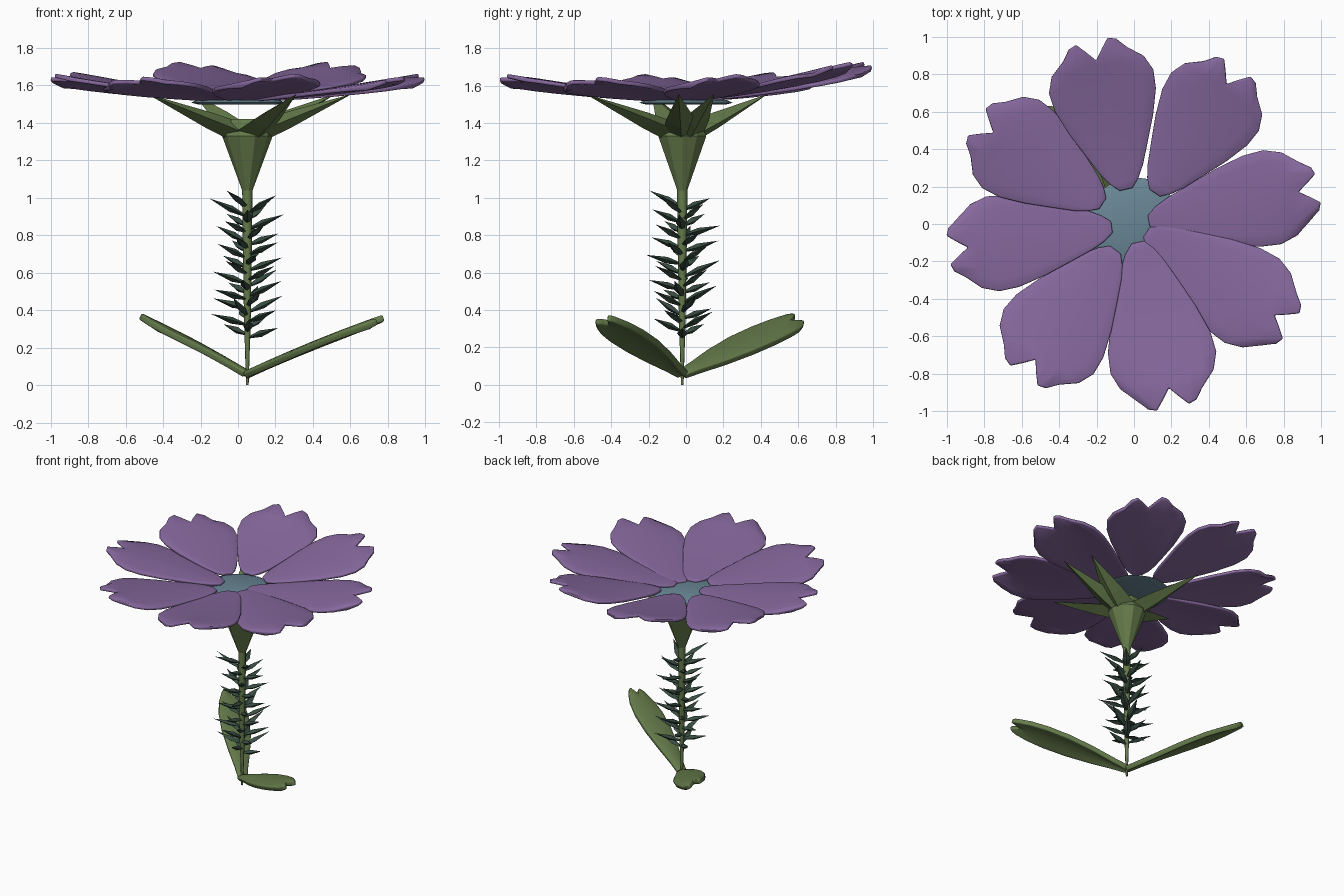
import bpy, bmesh, math, random
from mathutils import Vector, Matrix

if "Cube" in bpy.data.objects:
    bpy.data.objects.remove(bpy.data.objects["Cube"])
random.seed(4)


def mat(name, col):
    m = bpy.data.materials.new(name)
    m.diffuse_color = (*col, 1)
    m.use_nodes = True
    m.node_tree.nodes["Principled BSDF"].inputs["Base Color"].default_value = m.diffuse_color
    return m


PURPLE = mat("petal_purple", (0.24, 0.14, 0.34))
TEAL = mat("centre_teal", (0.14, 0.24, 0.30))
GREEN = mat("leaf_green", (0.13, 0.20, 0.07))
DARK = mat("dark_green", (0.04, 0.075, 0.055))
STEM = Vector((0.05, -0.02, 0))


def finish(name, bm, material, smooth=False):
    bmesh.ops.recalc_face_normals(bm, faces=bm.faces)
    me = bpy.data.meshes.new(name)
    bm.to_mesh(me)
    bm.free()
    me.materials.append(material)
    ob = bpy.data.objects.new(name, me)
    bpy.context.collection.objects.link(ob)
    if smooth:
        me.shade_smooth()
        me.set_sharp_from_angle(angle=math.radians(50))
    return ob


def blade(name, rows, tip, hw_tip, height, angle, origin, material, thick):
    """Notched blade: rows of (radius, half width), the tip row has its own radii."""
    bm = bmesh.new()
    fr = [-1, -0.75, -0.5, -0.25, 0, 0.25, 0.5, 0.75, 1]
    grid = []
    pts = [[(r, hw * f) for f in fr] for r, hw in rows]
    pts.append([(tip[round(abs(f) * 4)], hw_tip * f) for f in fr])
    rot = Matrix.Rotation(math.radians(angle), 4, 'Z')
    for row in pts:
        grid.append([bm.verts.new(origin + rot @ Vector((r, t, height(r, f))))
                     for (r, t), f in zip(row, fr)])
    for a, b in zip(grid, grid[1:]):
        for i in range(len(fr) - 1):
            bm.faces.new((a[i], b[i], b[i + 1], a[i + 1]))
    ob = finish(name, bm, material, True)
    s = ob.modifiers.new("thickness", 'SOLIDIFY')
    s.thickness, s.offset = thick, 0
    b = ob.modifiers.new("soft_edge", 'BEVEL')
    b.width, b.segments = thick * 0.4, 2
    b.limit_method, b.angle_limit = 'ANGLE', math.radians(50)
    return ob


def rings(name, profile, sides, centre, material, smooth=False):
    """Closed stack of rings from (radius, z) pairs."""
    bm = bmesh.new()
    loops = [[bm.verts.new(centre + Vector((r * math.cos(2 * math.pi * i / sides),
                                            r * math.sin(2 * math.pi * i / sides), z)))
              for i in range(sides)] for r, z in profile]
    for a, b in zip(loops, loops[1:]):
        for i in range(sides):
            j = (i + 1) % sides
            bm.faces.new((a[i], a[j], b[j], b[i]))
    bm.faces.new(loops[0])
    bm.faces.new(loops[-1])
    return finish(name, bm, material, smooth)


def spike(bm, start, end, width, depth, mid):
    """Pointed leaf: diamond section at the fraction mid, pointed at the tip."""
    d = end - start
    side = Vector((0, 0, 1)).cross(d).normalized()
    up = d.cross(side).normalized()

    def section(t, k):
        c = start + d * t
        return [bm.verts.new(c + o * k) for o in
                (side * width, up * depth, -side * width, -up * depth)]
    a, b = section(0, 0.35 if mid > 0 else 1), section(max(mid, 0.3), 1 if mid > 0 else 0.8)
    tip = bm.verts.new(end)
    bm.faces.new(a)
    for i in range(4):
        j = (i + 1) % 4
        bm.faces.new((a[i], a[j], b[j], b[i]))
        bm.faces.new((b[i], b[j], tip))


# Petals: (angle, inner radius, width factor, rise), the two at the back lifted
petal_rows = [(0.11, 0.03), (0.16, 0.07), (0.23, 0.105), (0.35, 0.15), (0.5, 0.205),
              (0.65, 0.247), (0.76, 0.255), (0.85, 0.225)]
petals = [(11, 0.08, 1.0, 0.13), (56.5, 0.2, 1.1, 0.195), (103, 0.19, 1.12, 0.195),
          (147, 0.2, 1.1, 0.14), (188, 0.12, 1.0, 0.13), (234, 0.17, 1.16, 0.115),
          (282, 0.1, 1.13, 0.13), (327, 0.08, 1.05, 0.115)]
for k, (ang, start, wide, rise) in enumerate(petals):
    rows = [(start + (r - 0.11) * (1 - start) / 0.89, w * wide) for r, w in petal_rows]

    def petal_z(r, f, rise=rise):
        return 1.518 + rise * (0.6 * r + 0.4 * r * r) - 0.02 * f * f * r + 0.018 * f * r
    blade(f"petal_{k + 1}", rows, (0.895, 0.95, 1.0, 0.985, 0.93), 0.155 * wide,
          petal_z, ang, Vector(), PURPLE, 0.022)

# Flower centre disc
rings("flower_centre", [(0.21, 1.498), (0.25, 1.508), (0.22, 1.522)], 24, Vector(), TEAL, True)

# Stem, thinner near the ground
rings("stem", [(0.007, 0), (0.01, 0.1), (0.018, 0.35), (0.025, 0.8), (0.028, 1.08)],
      8, STEM, GREEN, True)

# Calyx funnel and its spreading sepals
rings("calyx", [(0.028, 1.04), (0.135, 1.33), (0.10, 1.42)], 10, STEM, GREEN)
bm = bmesh.new()
for ang, reach in ((-63, 0.58), (-2, 0.56), (20, 0.5), (122, 0.54), (197, 0.56)):
    u = Vector((math.cos(math.radians(ang)), math.sin(math.radians(ang)), 0))
    spike(bm, STEM + u * 0.07 + Vector((0, 0, 1.355)),
          STEM + u * reach + Vector((0, 0, 1.555)), 0.1, 0.055, 0)
finish("sepals", bm, GREEN)

# Small pointed leaves spiralling up the stem
bm = bmesh.new()
n = 42
for i in range(n):
    a = i * 2.39996
    u = Vector((math.cos(a), math.sin(a), 0))
    z = 0.255 + 0.7 * i / (n - 1)
    reach = random.uniform(0.15, 0.21)
    spike(bm, STEM + u * 0.01 + Vector((0, 0, z)),
          STEM + u * reach + Vector((0, 0, z + random.uniform(0.045, 0.095))),
          0.028, 0.018, 0.4)
finish("stem_leaves", bm, DARK)

# Two notched leaves at the foot, each rolled sideways
leaf_rows = [(0.0, 0.03), (0.1, 0.045), (0.25, 0.075), (0.42, 0.1), (0.58, 0.105), (0.7, 0.09)]
for name, ang, roll in (("base_leaf_front", -31, 0.018), ("base_leaf_back", 131, 0.034)):
    blade(name, leaf_rows, (0.765, 0.80, 0.83, 0.815, 0.78), 0.065,
          lambda r, f: 0.062 + 0.40 * r - 0.06 * r * r - 0.012 * f * f
          + roll * f * min(1, r / 0.4 + 0.2),
          ang, STEM, GREEN, 0.036)
